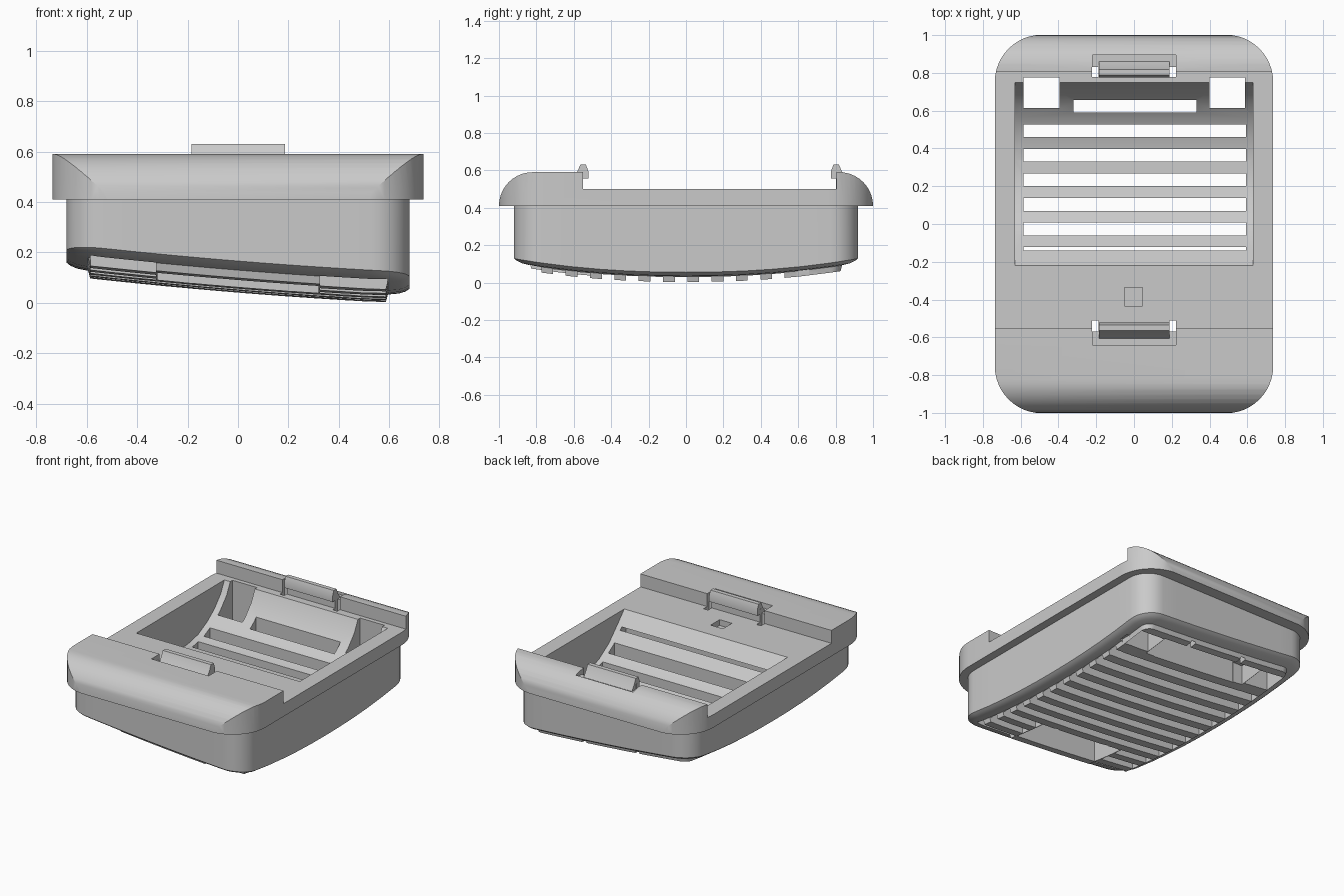
import bpy, bmesh, math

if "Cube" in bpy.data.objects:
    bpy.data.objects.remove(bpy.data.objects["Cube"])

grey = bpy.data.materials.new("plain grey")
grey.diffuse_color = (0.59, 0.59, 0.59, 1)
grey.use_nodes = True
grey.node_tree.nodes["Principled BSDF"].inputs["Base Color"].default_value = grey.diffuse_color


def add_object(name, bm):
    bmesh.ops.recalc_face_normals(bm, faces=bm.faces)
    me = bpy.data.meshes.new(name)
    bm.to_mesh(me)
    bm.free()
    me.materials.append(grey)
    ob = bpy.data.objects.new(name, me)
    bpy.context.collection.objects.link(ob)
    return ob


def prism(name, outline, place, a, b):
    """Extrude a 2D outline between a and b; place(u, v, w) gives xyz."""
    bm = bmesh.new()
    lo = [bm.verts.new(place(u, v, a)) for u, v in outline]
    hi = [bm.verts.new(place(u, v, b)) for u, v in outline]
    bm.faces.new(lo)
    bm.faces.new(hi)
    n = len(outline)
    for i in range(n):
        j = (i + 1) % n
        bm.faces.new((lo[i], lo[j], hi[j], hi[i]))
    return add_object(name, bm)


def along_x(u, v, w):
    return (w, u, v)


def along_z(u, v, w):
    return (u, v, w)


def box(name, x0, x1, y0, y1, z0, z1):
    return prism(name, [(x0, y0), (x1, y0), (x1, y1), (x0, y1)], along_z, z0, z1)


def rounded(hx, hy, r, steps=8, edge=10):
    """Rounded rectangle, with extra points along the straight edges."""
    corners = []
    for k, (sx, sy) in enumerate([(1, 1), (-1, 1), (-1, -1), (1, -1)]):
        corners.append([(sx * (hx - r) + r * math.cos(t), sy * (hy - r) + r * math.sin(t))
                        for t in [(k + i / steps) * math.pi / 2 for i in range(steps + 1)]])
    pts = []
    for k in range(4):
        pts += corners[k]
        (ax, ay), (bx, by) = corners[k][-1], corners[(k + 1) % 4][0]
        pts += [(ax + (bx - ax) * i / edge, ay + (by - ay) * i / edge) for i in range(1, edge)]
    return pts


def belly(x, y):
    """Height of the tilted, gently bowed underside."""
    s = max(0, 0.55 - x)
    return 0.003 + 0.055 * s + 0.024 * s * s + 0.07 * (abs(y) / 0.9) ** 2.2


def boolean(target, tool, op):
    m = target.modifiers.new(tool.name, 'BOOLEAN')
    m.operation, m.object, m.solver = op, tool, 'EXACT'
    tool.hide_render = True
    tools.append(tool)


def cut(*args):
    boolean(tub, box("cutter", *args), 'DIFFERENCE')


tools = []

# Tub: rounded walls, softened lower rim and a slightly prouder ribbed panel
bm = bmesh.new()
rings = [[bm.verts.new((x, y, 0.45)) for x, y in rounded(0.68, 0.92, 0.15)]]
for inset, lift in ((0, 0.052), (0.015, 0.042), (0.04, 0.034), (0.085, 0.03), (0.093, 0)):
    rings.append([bm.verts.new((x, y, belly(x, y) + lift))
                  for x, y in rounded(0.68 - inset, 0.92 - inset, 0.15 - inset)])
for f in (0.85, 0.7, 0.5, 0.3, 0.12):
    rings.append([bm.verts.new((x * f, y * f, belly(x * f, y * f)))
                  for x, y in rounded(0.587, 0.827, 0.057)])
for a, b in zip(rings, rings[1:]):
    for i in range(len(a)):
        j = (i + 1) % len(a)
        bm.faces.new((a[i], a[j], b[j], b[i]))
bm.faces.new(rings[0])
centre = bm.verts.new((0, 0, belly(0, 0)))
for i in range(len(rings[-1])):
    bm.faces.new((rings[-1][i], rings[-1][(i + 1) % len(rings[-1])], centre))
tub = add_object("tub", bm)

# Lid flange: side profile with rounded ends, trimmed by a rounded plan
arc = [(0.82 + 0.18 * math.cos(t), 0.41 + 0.18 * math.sin(t))
       for t in [i * math.pi / 20 for i in range(11)]]
outline = arc + [(0.805, 0.59), (0.805, 0.5), (-0.55, 0.5), (-0.55, 0.59)]
outline += [(-y, z) for y, z in reversed(arc)]
flange = prism("flange", outline, along_x, -0.8, 0.8)
plan = prism("plan_trim", rounded(0.737, 1.002, 0.25, 12, 1), along_z, 0.3, 0.8)
boolean(flange, plan, 'INTERSECT')
boolean(tub, flange, 'UNION')

# Trough-shaped basin
trough = [(-0.22, 0.5), (-0.14, 0.415), (-0.05, 0.325), (0.06, 0.255), (0.2, 0.21),
          (0.34, 0.205), (0.46, 0.23), (0.56, 0.28), (0.64, 0.34), (0.71, 0.42), (0.75, 0.5),
          (0.75, 0.7), (-0.22, 0.7)]
boolean(tub, prism("basin_cutter", trough, along_x, -0.63, 0.63), 'DIFFERENCE')

# Drain slots: blind below the front deck, open through the basin
for k in range(12):
    y = -0.84 + 0.13 * k
    if k < 3:
        spans = [(-0.585, -0.325), (0.325, 0.594)]
    elif k == 11:
        spans = [(-0.32, 0.33)]
    else:
        spans = [(-0.585, 0.594)]
    top = 0.2 if k < 5 else 0.415
    for x0, x1 in spans:
        cut(x0, x1, y, y + 0.067, -0.1, top)
# Short outer gap that separates the last rib
cut(0.588, 0.61, 0.59, 0.657, -0.1, 0.075)

# Recesses under the two clips
cut(-0.32, 0.32, -0.77, -0.515, -0.1, 0.35)
cut(-0.393, 0.398, 0.594, 0.78, -0.1, 0.24)

# Square corner openings at the back, and the small socket in the deck
for x0, x1 in ((-0.585, -0.395), (0.4, 0.587)):
    cut(x0, x1, 0.613, 0.775, -0.1, 0.7)
cut(-0.05, 0.045, -0.435, -0.335, 0.46, 0.7)

# Shallow pockets behind the clips, and relief slots on both sides of them
cut(-0.22, 0.222, -0.64, -0.56, 0.555, 0.7)
cut(-0.22, 0.222, 0.815, 0.895, 0.555, 0.7)
for s in (-1, 1):
    for y0, y1 in ((-0.57, -0.51), (0.777, 0.83)):
        x0, x1 = sorted((s * 0.187, s * 0.222))
        cut(x0, x1, y0, y1, -0.1, 0.7)

# Bake the cuts into the tub
bpy.context.view_layer.update()
deps = bpy.context.evaluated_depsgraph_get()
baked = bpy.data.meshes.new_from_object(tub.evaluated_get(deps))
tub.modifiers.clear()
tub.data = baked
tub.name = "body"
for t in tools:
    bpy.data.objects.remove(t)

# Snap clips with hooked tops
hook = [(-0.61, 0.55), (-0.58, 0.595), (-0.565, 0.63), (-0.535, 0.63), (-0.522, 0.595),
        (-0.522, 0.555), (-0.55, 0.555), (-0.55, 0.47), (-0.61, 0.47)]
prism("front_clip", hook, along_x, -0.185, 0.187)
prism("back_clip", [(0.253 - y, z) for y, z in hook], along_x, -0.185, 0.187)

# Smooth the curves but keep the cut edges crisp
for ob in bpy.context.scene.objects:
    ob.select_set(True)
    bpy.context.view_layer.objects.active = ob
bpy.ops.object.shade_smooth_by_angle(angle=math.radians(25))
